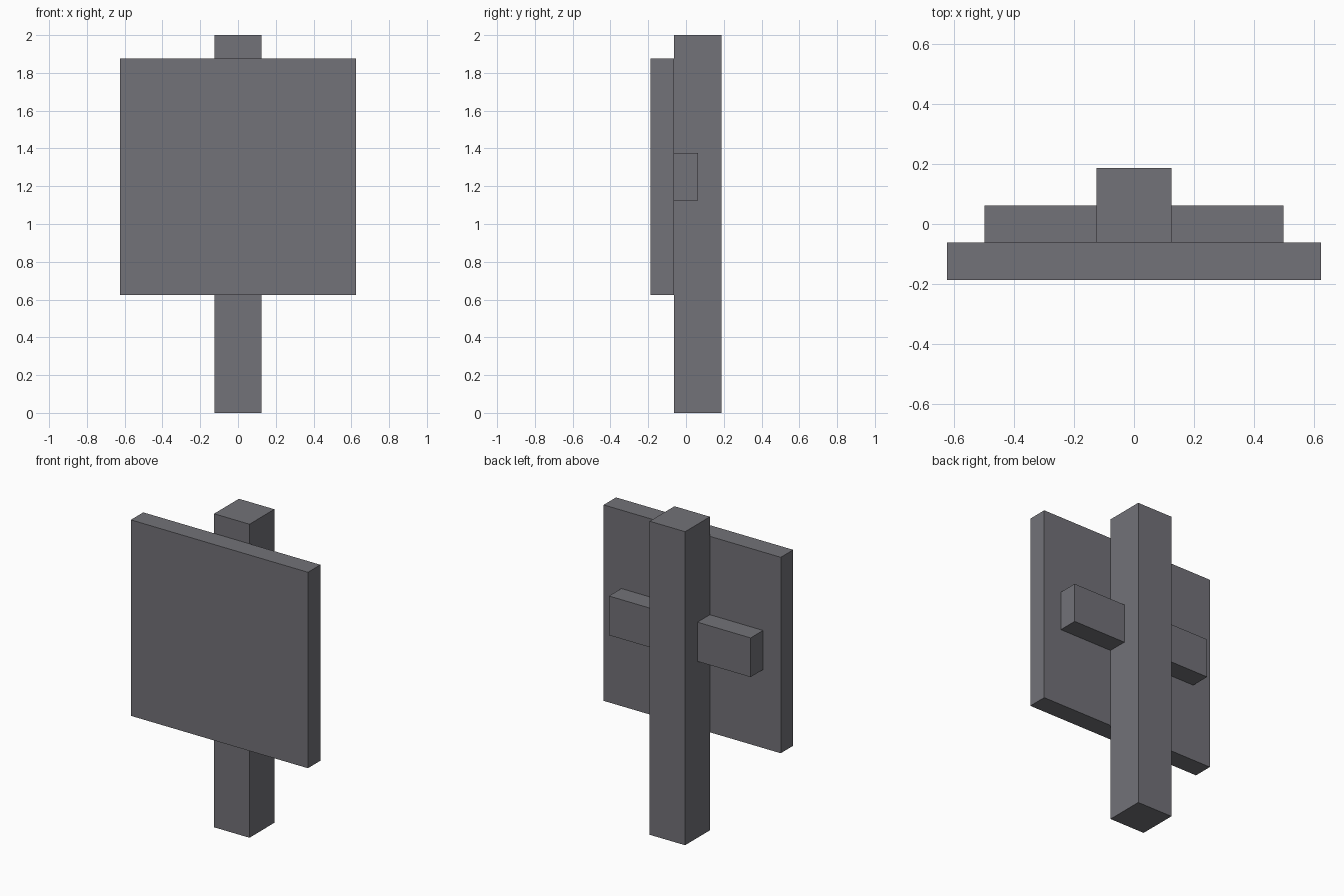
import bpy

# Remove the default object only
cube = bpy.data.objects.get("Cube")
if cube:
    bpy.data.objects.remove(cube, do_unlink=True)

# Single slate grey material
GREY = (0.17, 0.168, 0.188, 1.0)
grey = bpy.data.materials.new("slate_grey")
grey.use_nodes = True
grey.diffuse_color = GREY
bsdf = next(n for n in grey.node_tree.nodes if n.type == 'BSDF_PRINCIPLED')
bsdf.inputs["Base Color"].default_value = GREY
bsdf.inputs["Roughness"].default_value = 0.8


def box(name, low, high):
    """Add a flat-faced box spanning two opposite corners."""
    centre = [(a + b) / 2 for a, b in zip(low, high)]
    size = [b - a for a, b in zip(low, high)]
    bpy.ops.mesh.primitive_cube_add(size=1, location=centre)
    ob = bpy.context.object
    ob.name = name
    ob.scale = size
    bpy.ops.object.transform_apply(location=False, rotation=False, scale=True)
    ob.data.materials.append(grey)
    return ob


# Upright post behind the board
box("post", (-0.125, -0.0625, 0), (0.125, 0.1875, 2))

# Square board on the front of the post
box("sign_board", (-0.625, -0.1875, 0.625), (0.625, -0.0625, 1.875))

# Bracket arms on each side of the post, against the back of the board
for name, x0, x1 in (("left_bracket", 0.125, 0.5), ("right_bracket", -0.5, -0.125)):
    box(name, (x0, -0.0625, 1.125), (x1, 0.0625, 1.375))
